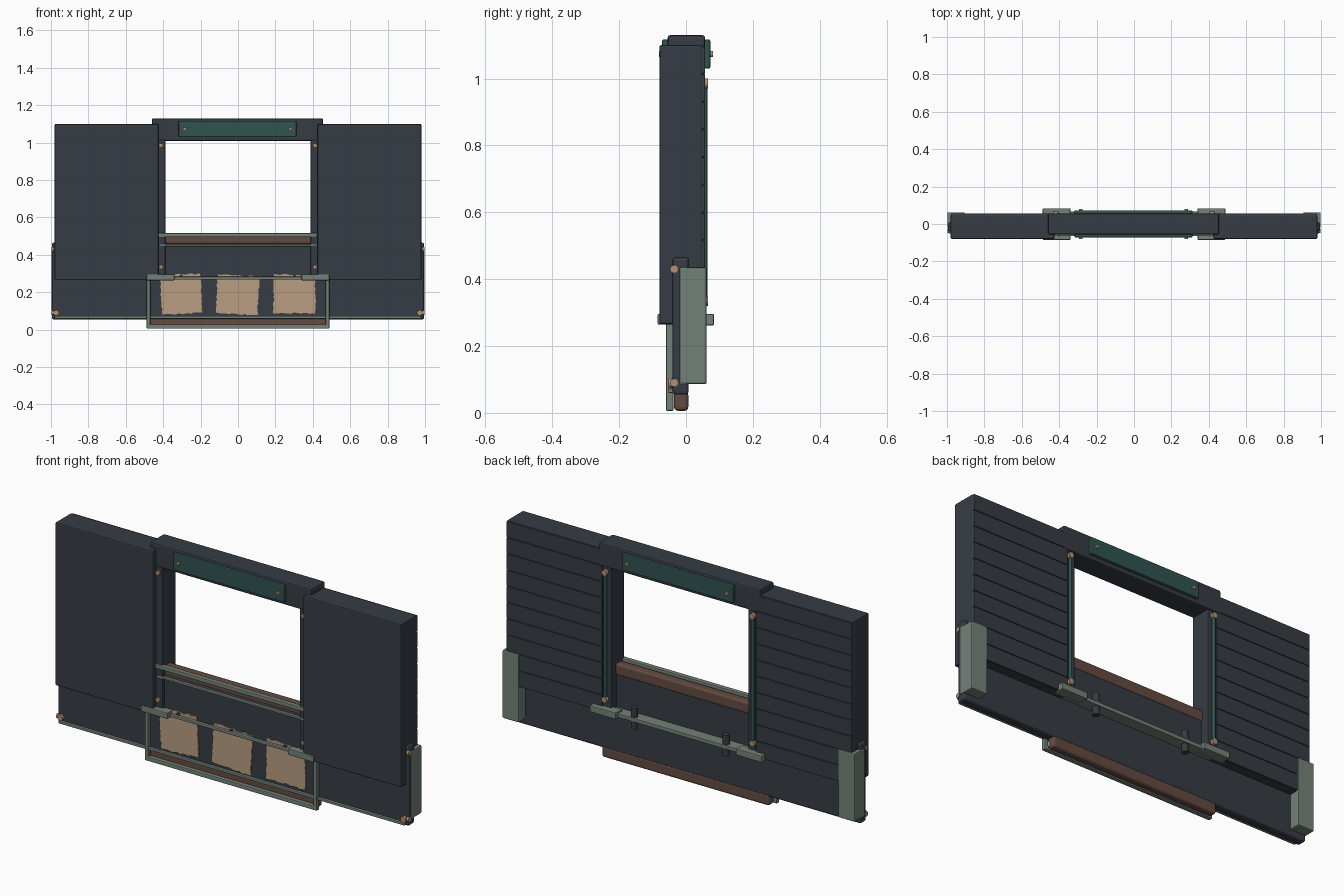
import bpy, bmesh, math, random
from mathutils import Matrix, Vector

random.seed(4)
if "Cube" in bpy.data.objects:
    bpy.data.objects.remove(bpy.data.objects["Cube"])


def material(name, rgb):
    m = bpy.data.materials.new(name)
    m.use_nodes = True
    m.diffuse_color = (*rgb, 1)
    m.node_tree.nodes["Principled BSDF"].inputs["Base Color"].default_value = (*rgb, 1)
    return m


SLATE = material("dark slate", (0.037, 0.045, 0.058))
SAGE = material("sage grey", (0.175, 0.22, 0.185))
TEAL = material("deep teal", (0.03, 0.088, 0.08))
BROWN = material("worn brown", (0.125, 0.07, 0.052))
PAPER = material("tan paper", (0.48, 0.34, 0.22))
COPPER = material("pale copper", (0.45, 0.28, 0.17))


def finish(name, bm, mat, bevel=0, segments=2):
    bmesh.ops.recalc_face_normals(bm, faces=bm.faces)
    mesh = bpy.data.meshes.new(name)
    bm.to_mesh(mesh)
    bm.free()
    mesh.materials.append(mat)
    ob = bpy.data.objects.new(name, mesh)
    bpy.context.collection.objects.link(ob)
    if bevel:
        mod = ob.modifiers.new("Bevel", "BEVEL")
        mod.width = bevel
        mod.segments = segments
    return ob


def box(name, xs, ys, zs, mat, bevel=0.004, segments=2):
    bm = bmesh.new()
    lo, hi = Vector((xs[0], ys[0], zs[0])), Vector((xs[1], ys[1], zs[1]))
    bmesh.ops.create_cube(bm, size=1, matrix=Matrix.Translation((lo + hi) / 2) @ Matrix.Diagonal((*(hi - lo), 1)))
    return finish(name, bm, mat, bevel, segments)


def pair(name, xs, ys, zs, mat, bevel=0.004):
    # one box on each side of the centre line
    box(name + "_left", xs, ys, zs, mat, bevel)
    box(name + "_right", (-xs[1], -xs[0]), ys, zs, mat, bevel)


def cylinder(name, at, axis, radius, length, mat, sides=12):
    bm = bmesh.new()
    turn = Vector((0, 0, 1)).rotation_difference(Vector(axis)).to_matrix().to_4x4()
    bmesh.ops.create_cone(bm, cap_ends=True, segments=sides, radius1=radius, radius2=radius,
                          depth=length, matrix=Matrix.Translation(at) @ turn)
    return finish(name, bm, mat)


# Thick side panels with plank cladding on the back
pair("side_panel", (0.425, 0.98), (-0.08, 0.05), (0.265, 1.1), SLATE, 0.006)
PLANKS = 10
step = 0.83 / PLANKS
for i in range(PLANKS):
    z = 0.268 + i * step
    pair(f"back_plank_{i}", (0.435, 0.978), (0.044, 0.057), (z, z + step - 0.002), SLATE, 0.003)

# Header, jambs and long lower board
box("header", (-0.46, 0.455), (-0.055, 0.057), (1.01, 1.13), SLATE, 0.008)
pair("jamb", (0.388, 0.43), (-0.055, 0.05), (0.27, 1.015), SLATE)
box("lower_board", (-0.995, 0.995), (-0.04, 0.008), (0.055, 0.465), SLATE, 0.01, 3)

# Brown sill and foot
box("window_sill", (-0.42, 0.42), (-0.035, 0.012), (0.45, 0.508), BROWN, 0.01, 3)
box("foot_strip", (-0.475, 0.475), (-0.036, 0.007), (0.006, 0.065), BROWN, 0.012, 3)

# Rails across the front
box("sill_rail", (-0.425, 0.42), (-0.065, -0.04), (0.495, 0.516), SAGE)
box("lower_sill_rail", (-0.42, 0.42), (-0.056, -0.04), (0.446, 0.457), SAGE, 0.003)
box("long_rail", (-0.98, 0.98), (-0.054, -0.038), (0.06, 0.073), SAGE, 0.003)

# Front tray frame
pair("frame_upright", (0.468, 0.488), (-0.06, -0.037), (0.008, 0.29), SAGE)
box("frame_top", (-0.485, 0.485), (-0.065, -0.047), (0.268, 0.283), SAGE)
box("frame_bottom", (-0.488, 0.488), (-0.06, -0.037), (0.006, 0.028), SAGE)
pair("front_tab", (0.34, 0.488), (-0.085, -0.045), (0.264, 0.296), SAGE)

# Shelf and pegs on the back
box("back_shelf", (-0.47, 0.47), (0.005, 0.066), (0.266, 0.286), SAGE, 0.003)
pair("back_tab", (0.34, 0.488), (0.03, 0.084), (0.262, 0.296), SAGE)
for s in (-1, 1):
    cylinder("back_peg", (s * 0.26, 0.045, 0.28), (0, 0, 1), 0.017, 0.11, SLATE)

# Brackets at the ends
pair("end_bracket", (0.905, 0.998), (-0.02, 0.062), (0.086, 0.435), SAGE, 0.006)

# Sign plates on both faces of the header
for name, y0, y1, out in (("front_sign", -0.072, -0.053, -1), ("back_sign", 0.055, 0.073, 1)):
    box(name, (-0.318, 0.312), (y0, y1), (1.03, 1.117), TEAL, 0.005)
    for x in (-0.285, 0.28):
        cylinder("sign_bolt", (x, out * 0.074, 1.073), (0, 1, 0), 0.009, 0.014, COPPER)

# Rods beside the window, bolts at their ends
for s in (-1, 1):
    cylinder("back_rod", (s * 0.418, 0.056, 0.66), (0, 0, 1), 0.008, 0.67, TEAL)
    for z in (0.335, 0.985):
        cylinder("rod_bolt", (s * 0.418, 0.056, z), (0, 1, 0), 0.015, 0.02, COPPER)
        cylinder("jamb_bolt", (s * 0.412, -0.057, z), (0, 1, 0), 0.012, 0.014, COPPER)
    cylinder("board_bolt", (s * 0.972, -0.045, 0.09), (0, 1, 0), 0.015, 0.016, COPPER)
    for z in (0.09, 0.43):
        cylinder("end_bolt", (s * 0.992, -0.036, z), (1, 0, 0), 0.012, 0.012, COPPER)


# Three torn paper sheets
def paper(name, x, z, w, h, degrees):
    bm = bmesh.new()
    corners = [(-w / 2, -h / 2), (w / 2, -h / 2), (w / 2, h / 2), (-w / 2, h / 2)]
    turn = Matrix.Rotation(math.radians(degrees), 2)
    verts, n = [], 14
    for i, a in enumerate(corners):
        b = corners[(i + 1) % 4]
        for k in range(n):
            p = Vector(a).lerp(Vector(b), k / n)
            p += Vector((random.uniform(-1, 1), random.uniform(-1, 1))) * 0.004
            p = turn @ p
            verts.append(bm.verts.new((x + p.x, -0.046, z + p.y)))
    face = bm.faces.new(verts)
    out = bmesh.ops.extrude_face_region(bm, geom=[face])
    bmesh.ops.translate(bm, vec=(0, 0.007, 0), verts=[v for v in out["geom"] if isinstance(v, bmesh.types.BMVert)])
    finish(name, bm, PAPER)
    cylinder(name + "_clip", (x, -0.05, z + h / 2 - 0.008), (0, 1, 0), 0.008, 0.01, SLATE)


paper("left_sheet", 0.302, 0.19, 0.222, 0.205, -0.5)
paper("middle_sheet", -0.003, 0.187, 0.222, 0.208, -3)
paper("right_sheet", -0.304, 0.19, 0.216, 0.21, 3)
